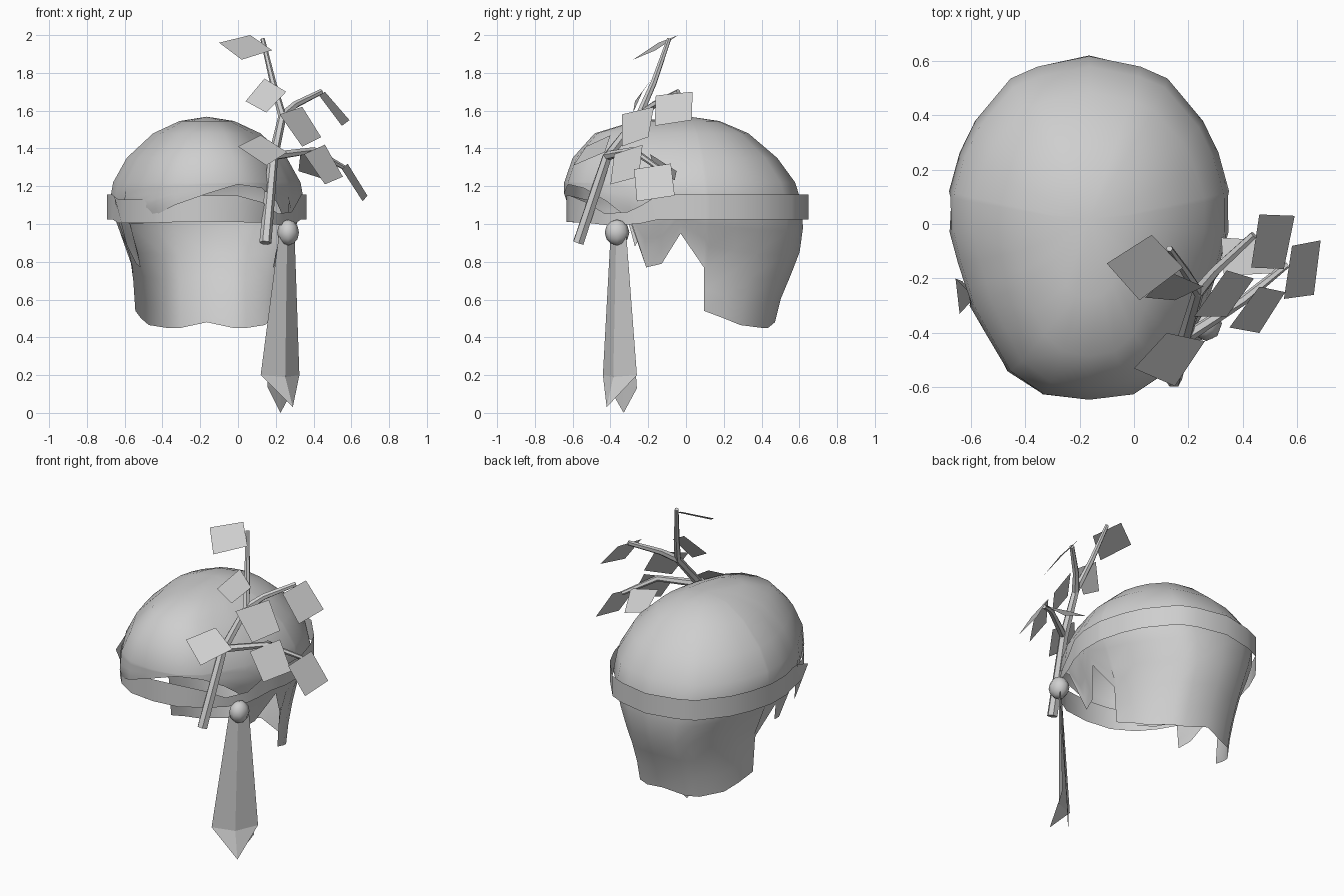
import bpy, bmesh, math
from mathutils import Vector

cube = bpy.data.objects.get("Cube")
if cube:
    bpy.data.objects.remove(cube, do_unlink=True)

grey = bpy.data.materials.new("plain_grey")
grey.use_nodes = True
COLOUR = (0.62, 0.62, 0.62, 1)
grey.diffuse_color = COLOUR
grey.node_tree.nodes["Principled BSDF"].inputs["Base Color"].default_value = COLOUR

CX = -0.165  # middle of the head


def build(name, verts, faces, smooth=None):
    mesh = bpy.data.meshes.new(name)
    mesh.from_pydata([tuple(v) for v in verts], [], faces)
    mesh.materials.append(grey)
    bm = bmesh.new()
    bm.from_mesh(mesh)
    bmesh.ops.recalc_face_normals(bm, faces=bm.faces)
    bm.to_mesh(mesh)
    bm.free()
    ob = bpy.data.objects.new(name, mesh)
    bpy.context.collection.objects.link(ob)
    if smooth:
        bpy.ops.object.select_all(action='DESELECT')
        ob.select_set(True)
        bpy.context.view_layer.objects.active = ob
        bpy.ops.object.shade_smooth_by_angle(angle=math.radians(smooth))
    return ob


def interp(table, z):
    """Linear lookup in rows of (z, values...), highest z first."""
    for a, b in zip(table, table[1:]):
        if z >= b[0]:
            t = min(1, max(0, (a[0] - z) / (a[0] - b[0])))
            return [p + (q - p) * t for p, q in zip(a[1:], b[1:])]
    return list(table[-1][1:])


# Half outline from back to front: half width, y, hem height on +x, hem on -x
HALF = [(0, .635, .48, .48), (.19, .595, .45, .45), (.29, .55, .45, .45),
        (.42, .39, .465, .465), (.475, .27, .50, .50), (.515, .125, .54, .54),
        (.517, .105, .77, .77), (.517, -.03, .95, .95), (.49, -.14, .79, .79),
        (.46, -.23, .77, .77), (.44, -.30, 1.02, 1.0), (.37, -.42, 1.12, 1.0),
        (.30, -.54, 1.19, 1.04), (.17, -.625, 1.21, 1.10), (0, -.645, 1.16, 1.16)]
LOOP = [(h, y, r) for h, y, r, l in HALF]
LOOP += [(-h, y, l) for h, y, r, l in HALF[-2:0:-1]]

# Height, then scale of width, of the back depth and of the front depth
SHAPE = [(1.545, .28, .28, .42), (1.48, .55, .52, .75), (1.35, .82, .76, .93),
         (1.22, .96, .91, 1.0), (1.10, 1.0, .97, 1.0), (1.0, .92, .98, .97),
         (.82, .77, .94, .92), (.63, .74, .80, .90), (.45, .73, .73, .90)]


def place(h, y, z):
    sx, sb, sf = interp(SHAPE, z)
    return Vector((CX + h * sx, y * (sb if y > 0 else sf), z))


# Hair: dome rings, then rows that run down to the hem of each column
n = len(LOOP)
rows = [[place(h, y, z) for h, y, _ in LOOP] for z in (1.545, 1.48, 1.35, 1.22)]
for k in range(1, 7):
    rows.append([place(h, y, 1.22 + (low - 1.22) * k / 6) for h, y, low in LOOP])
verts = [(CX, 0.02, 1.568)] + [v for row in rows for v in row]
faces = [(0, 1 + i, 1 + (i + 1) % n) for i in range(n)]
for r in range(len(rows) - 1):
    for i in range(n):
        a, b = 1 + r * n + i, 1 + r * n + (i + 1) % n
        faces.append((a, b, b + n, a + n))
build("hair", verts, faces, 60)

# Loose lock beside the face
build("side_lock", [(-.655, -.20, 1.15), (-.64, -.33, 1.10), (-.585, -.27, .88),
                    (-.63, -.21, 1.0)], [(0, 1, 2, 3)])

# Headband: narrows toward the knot
band = []
for h, y, _ in LOOP:
    low, high = (1.025, 1.155) if y > -.2 else (1.005, 1.13)
    if y < -.6:
        low, high = 1.01, 1.15
    elif h > 0 and y < -.2:
        d = min(1, abs(y + .37) / .2)
        low, high = .99 + .02 * d, 1.03 + .10 * d
    s = 0.98 if y < -.5 else 1.02
    band.append(((CX + h * s, y * s, low), (CX + h * s, y * s, high)))
verts = [v for pair in band for v in pair]
faces = [(2 * i, 2 * i + 1, (2 * i + 3) % (2 * n), (2 * i + 2) % (2 * n)) for i in range(n)]
build("headband", verts, faces, 50)

# Knot
bpy.ops.mesh.primitive_uv_sphere_add(segments=8, ring_count=6, radius=1,
                                     location=(.265, -.365, .955))
knot = bpy.context.object
knot.name = "knot"
knot.scale = (.058, .065, .068)
knot.data.materials.append(grey)
bpy.ops.object.shade_smooth_by_angle(angle=math.radians(60))


# Hanging ribbon tails: left edge, middle fold, right edge, pointed tip
def tail(name, left, fold, right, tip):
    build(name, [(.215, -.40, .93), (.26, -.37, .93), (.30, -.315, .93),
                 left, fold, right, tip],
          [(0, 1, 4, 3), (1, 2, 5, 4), (3, 4, 6), (4, 5, 6)])


tail("front_tail", (.12, -.44, .20), (.25, -.385, .19), (.325, -.26, .20), (.29, -.42, .03))
tail("rear_tail", (.155, -.41, .14), (.225, -.34, .15), (.295, -.26, .13), (.225, -.33, 0))


# Branches: tapered six-sided tubes
def branch(name, points, r0, r1, sides=6):
    pts = [Vector(p) for p in points]
    verts, faces = [], []
    last = len(pts) - 1
    for i, p in enumerate(pts):
        d = (pts[min(i + 1, last)] - pts[max(i - 1, 0)]).normalized()
        u = d.cross(Vector((0, 1, .3))).normalized()
        w = d.cross(u)
        r = r0 + (r1 - r0) * i / last
        for k in range(sides):
            a = math.tau * k / sides
            verts.append(p + (u * math.cos(a) + w * math.sin(a)) * r)
    for i in range(last):
        for k in range(sides):
            a, b = i * sides + k, i * sides + (k + 1) % sides
            faces.append((a, b, b + sides, a + sides))
    faces += [tuple(range(sides)), tuple(range(last * sides, (last + 1) * sides))]
    build(name, verts, faces, 50)


branch("main_branch", [(.145, -.57, .90), (.185, -.42, 1.35), (.235, -.25, 1.57),
                       (.185, -.17, 1.75), (.13, -.09, 1.98)], .032, .012)
branch("upper_twig", [(.235, -.25, 1.57), (.30, -.17, 1.63), (.44, -.04, 1.70)], .024, .015)
branch("lower_twig", [(.185, -.42, 1.36), (.40, -.28, 1.39), (.56, -.15, 1.30)], .024, .013)

# Leaves: single tilted four-cornered cards
LEAVES = {
    "top_leaf": [(-.10, -.145, 1.96), (.065, -.04, 2.0), (.18, -.16, 1.92), (.02, -.28, 1.87)],
    "stem_leaf": [(.04, -.27, 1.65), (.14, -.18, 1.77), (.255, -.23, 1.70), (.15, -.28, 1.59)],
    "middle_leaf": [(.22, -.34, 1.58), (.34, -.17, 1.62), (.44, -.20, 1.46), (.34, -.34, 1.41)],
    "front_leaf": [(0, -.53, 1.41), (.12, -.40, 1.47), (.26, -.43, 1.38), (.15, -.595, 1.31)],
    "lower_leaf": [(.35, -.38, 1.37), (.46, -.23, 1.42), (.555, -.25, 1.25), (.46, -.40, 1.21)],
    "outer_leaf": [(.55, -.275, 1.29), (.58, -.08, 1.32), (.685, -.06, 1.15), (.66, -.26, 1.12)],
    "upper_leaf": [(.43, -.16, 1.68), (.46, .035, 1.70), (.59, .03, 1.55), (.55, -.165, 1.52)],
    "inner_leaf": [(.33, -.19, 1.37), (.32, -.05, 1.28), (.48, -.06, 1.23), (.52, -.18, 1.33)],
}
for name, corners in LEAVES.items():
    build(name, corners, [(0, 1, 2, 3)])
